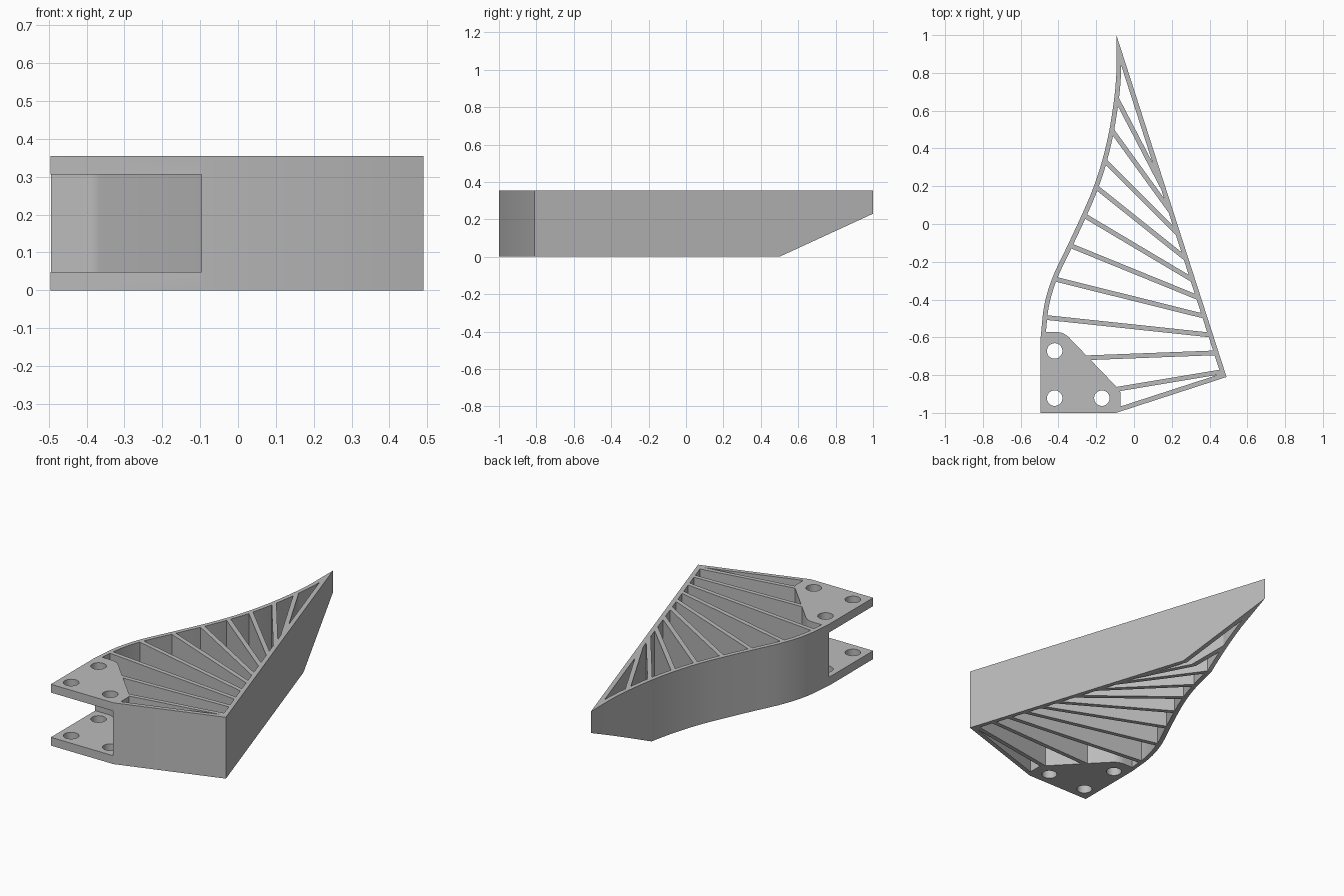
import bpy, bmesh, math
from mathutils import Vector, Matrix

if "Cube" in bpy.data.objects:
    bpy.data.objects.remove(bpy.data.objects["Cube"])

HEIGHT, WALL, RIB, FLANGE = 0.354, 0.025, 0.025, 0.048

grey = bpy.data.materials.new("light grey")
grey.use_nodes = True
grey.diffuse_color = (0.5, 0.5, 0.5, 1)
grey.node_tree.nodes["Principled BSDF"].inputs["Base Color"].default_value = (0.5, 0.5, 0.5, 1)


def prism(name, outline, z0, z1, axes=None):
    """Closed solid from a counter-clockwise outline."""
    bm = bmesh.new()
    face = bm.faces.new([bm.verts.new((p[0], p[1], z0)) for p in outline])
    top = bmesh.ops.extrude_face_region(bm, geom=[face])["geom"]
    bmesh.ops.translate(bm, vec=(0, 0, z1 - z0),
                        verts=[g for g in top if isinstance(g, bmesh.types.BMVert)])
    if axes:
        bm.transform(axes)
    bmesh.ops.recalc_face_normals(bm, faces=bm.faces)
    mesh = bpy.data.meshes.new(name)
    bm.to_mesh(mesh)
    bm.free()
    mesh.materials.append(grey)
    obj = bpy.data.objects.new(name, mesh)
    bpy.context.collection.objects.link(obj)
    return obj


def subtract(obj, cutter):
    """Cut one solid from another and discard the cutter."""
    mod = obj.modifiers.new("cut", "BOOLEAN")
    mod.operation, mod.solver, mod.object = "DIFFERENCE", "EXACT", cutter
    graph = bpy.context.evaluated_depsgraph_get()
    mesh = bpy.data.meshes.new_from_object(obj.evaluated_get(graph))
    obj.modifiers.clear()
    obj.data = mesh
    bpy.data.objects.remove(cutter)


def inset(outline, d):
    """Offset a counter-clockwise outline inwards with mitred corners."""
    pts, out = [Vector(p) for p in outline], []
    for i, p in enumerate(pts):
        a = (p - pts[i - 1]).normalized()
        b = (pts[(i + 1) % len(pts)] - p).normalized()
        na, nb = Vector((-a.y, a.x)), Vector((-b.y, b.x))
        out.append(p + (na + nb) * d / (1 + na.dot(nb)))
    return out


def spline(points, steps=5):
    """Smooth curve through the given points."""
    p = [Vector(q) for q in points]
    p = [2 * p[0] - p[1]] + p + [2 * p[-1] - p[-2]]
    out = []
    for a, b, c, d in zip(p, p[1:], p[2:], p[3:]):
        for k in range(steps):
            t = k / steps
            out.append(0.5 * (2 * b + (c - a) * t + (2 * a - 5 * b + 4 * c - d) * t * t
                              + (3 * b - a - 3 * c + d) * t ** 3))
    return out + [p[-2]]


# Overall plan shape: straight long side, S-curved other side
curve = spline([(-.093, .8), (-.103, .68), (-.13, .5), (-.17, .33), (-.22, .18), (-.28, .04),
                (-.35, -.11), (-.43, -.28), (-.475, -.43), (-.494, -.6)])
outline = [(-.495, -1), (-.095, -1), (.49, -.81), (-.093, 1)] + curve

# Mounting corner with a rounded shoulder
shoulder = [(-.41 + .09 * math.sin(a), -.662 + .09 * math.cos(a))
            for a in (math.radians(45 - 7.5 * k) for k in range(7))]
pad = [(-.6, -1.1), (-.072, -1.1), (-.072, -.89), (-.09, -.865)] + shoulder + [(-.6, -.572)]

# Open cells: the hollow interior divided by fanned ribs
cells = prism("cells", inset(outline, WALL), -.1, HEIGHT + .1)
subtract(cells, prism("pad", pad, -.2, HEIGHT + .2))
ribs = [(-.095, .67, .18, .14), (-.12, .5, .195, .065), (-.16, .34, .235, -.055),
        (-.2, .195, .27, -.18), (-.255, .04, .3, -.29), (-.335, -.115, .34, -.39),
        (-.425, -.29, .38, -.49), (-.465, -.495, .4, -.587), (-.245, -.708, .435, -.682),
        (-.08, -.873, .46, -.783)]
for x0, y0, x1, y1 in ribs:
    a, b = Vector((x0, y0)), Vector((x1, y1))
    d = (b - a).normalized()
    n = Vector((-d.y, d.x)) * RIB / 2
    a, b = a - d * .04, b + d * .04
    subtract(cells, prism("rib", [a - n, b - n, b + n, a + n], -.2, HEIGHT + .2))

# Ribbed body
body = prism("ribbed_bracket_body", outline, 0, HEIGHT)
subtract(body, cells)

# Gap between the two mounting flanges
subtract(body, prism("flange_gap", inset(pad, WALL), FLANGE, HEIGHT - FLANGE))

# Bolt holes through both flanges
for x, y in [(-.42, -.672), (-.42, -.922), (-.17, -.922)]:
    ring = [(x + .041 * math.cos(k * math.tau / 32), y + .041 * math.sin(k * math.tau / 32))
            for k in range(32)]
    subtract(body, prism("bolt_hole", ring, -.1, HEIGHT + .1))

# Sloped underside towards the tip
to_side = Matrix(((0, 0, 1, 0), (1, 0, 0, 0), (0, 1, 0, 0), (0, 0, 0, 1)))
subtract(body, prism("tip_slope", [(.4, -.046), (.4, -.2), (1.2, -.2), (1.2, .322)],
                     -1, 1, to_side))

# Smooth curved walls, keep hard edges
bpy.ops.object.select_all(action="DESELECT")
body.select_set(True)
bpy.context.view_layer.objects.active = body
bpy.ops.object.shade_smooth_by_angle(angle=math.radians(25))
